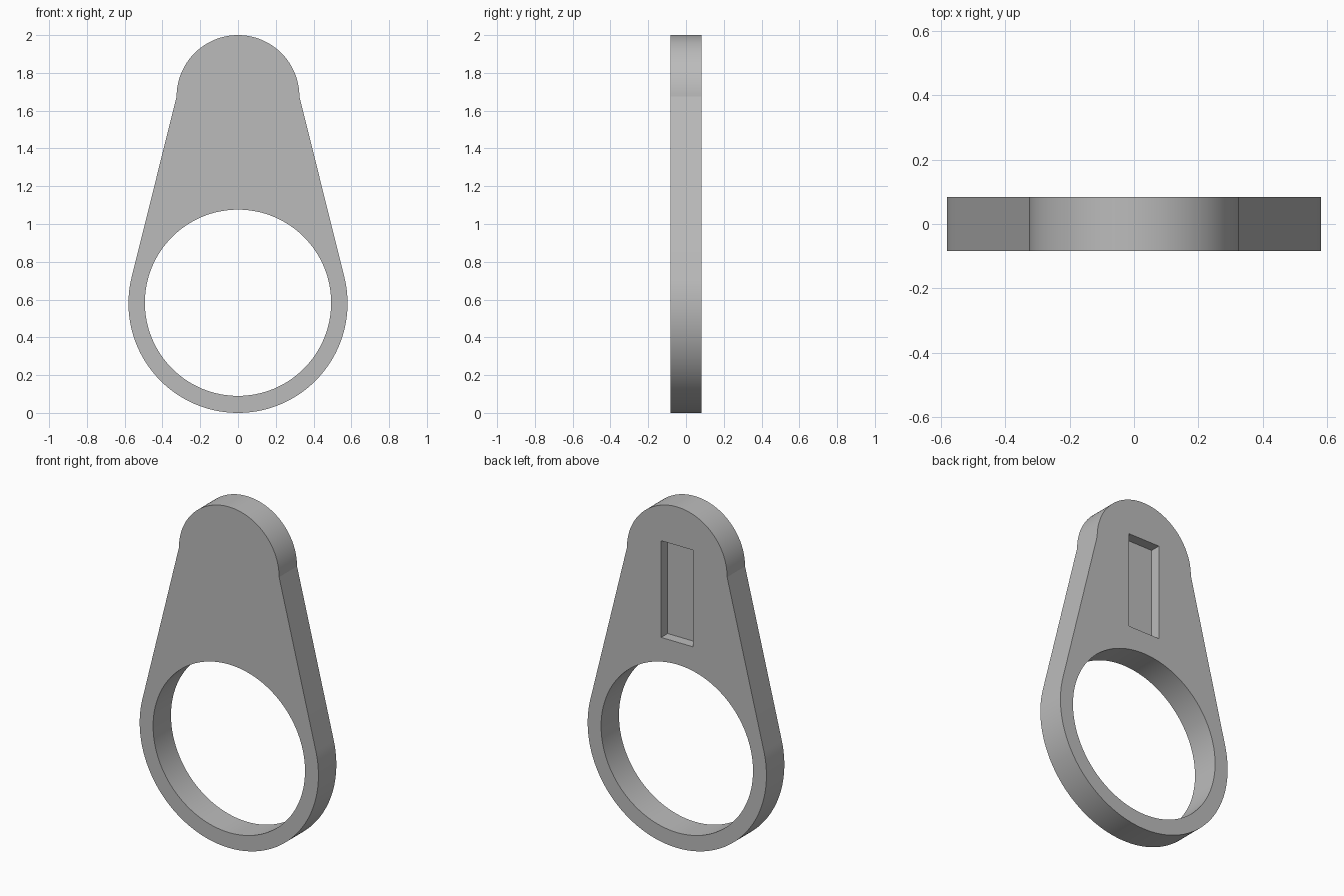
import bpy
import bmesh
import math
from mathutils import Matrix

if "Cube" in bpy.data.objects:
    bpy.data.objects.remove(bpy.data.objects["Cube"], do_unlink=True)

RING_Z, RING_R, HOLE_R = 0.58, 0.58, 0.493
TOP_Z, TOP_R = 1.675, 0.325
HALF = 0.083

grey = bpy.data.materials.new("plain grey")
grey.use_nodes = True
grey.diffuse_color = (0.5, 0.5, 0.5, 1)
grey.node_tree.nodes["Principled BSDF"].inputs["Base Color"].default_value = (0.5, 0.5, 0.5, 1)


def arc(cz, r, start, end, steps):
    angles = [start + (end - start) * i / steps for i in range(steps + 1)]
    return [(r * math.cos(a), cz + r * math.sin(a)) for a in angles]


def slab(name, outline, y0, y1):
    """Extrude an x-z outline from y0 to y1."""
    bm = bmesh.new()
    face = bm.faces.new([bm.verts.new((x, y0, z)) for x, z in outline])
    new = bmesh.ops.extrude_face_region(bm, geom=[face])["geom"]
    moved = [v for v in new if isinstance(v, bmesh.types.BMVert)]
    bmesh.ops.translate(bm, verts=moved, vec=(0, y1 - y0, 0))
    bmesh.ops.recalc_face_normals(bm, faces=bm.faces)
    mesh = bpy.data.meshes.new(name)
    bm.to_mesh(mesh)
    bm.free()
    mesh.materials.append(grey)
    obj = bpy.data.objects.new(name, mesh)
    bpy.context.collection.objects.link(obj)
    return obj


# Body: round head, straight flanks tangent to the lower ring
reach = math.hypot(TOP_R, TOP_Z - RING_Z)
tangent = math.atan2(TOP_Z - RING_Z, TOP_R) - math.acos(RING_R / reach)
outline = arc(TOP_Z, TOP_R, 0, math.pi, 64)
outline += arc(RING_Z, RING_R, math.pi - tangent, 2 * math.pi + tangent, 96)
body = slab("ring_tag_body", outline, -HALF, HALF)

# Cutters: large through hole and shallow slot in the back
hole = slab("hole_cutter", arc(RING_Z + 0.003, HOLE_R, 0, 2 * math.pi, 128)[:-1], -1, 1)
slot = slab("slot_cutter", [(-0.103, 1.207), (0.103, 1.207), (0.103, 1.774), (-0.103, 1.774)],
            HALF - 0.06, 1)
for cutter in (hole, slot):
    cutter.hide_render = True
    mod = body.modifiers.new(cutter.name, 'BOOLEAN')
    mod.operation = 'DIFFERENCE'
    mod.solver = 'EXACT'
    mod.object = cutter

# Bake the cuts and drop the cutters
bpy.context.view_layer.update()
result = bpy.data.meshes.new_from_object(body.evaluated_get(bpy.context.evaluated_depsgraph_get()))
body.modifiers.clear()
body.data = result
for cutter in (hole, slot):
    bpy.data.objects.remove(cutter, do_unlink=True)

bpy.ops.object.select_all(action='DESELECT')
body.select_set(True)
bpy.context.view_layer.objects.active = body
bpy.ops.object.shade_smooth_by_angle(angle=math.radians(10))
